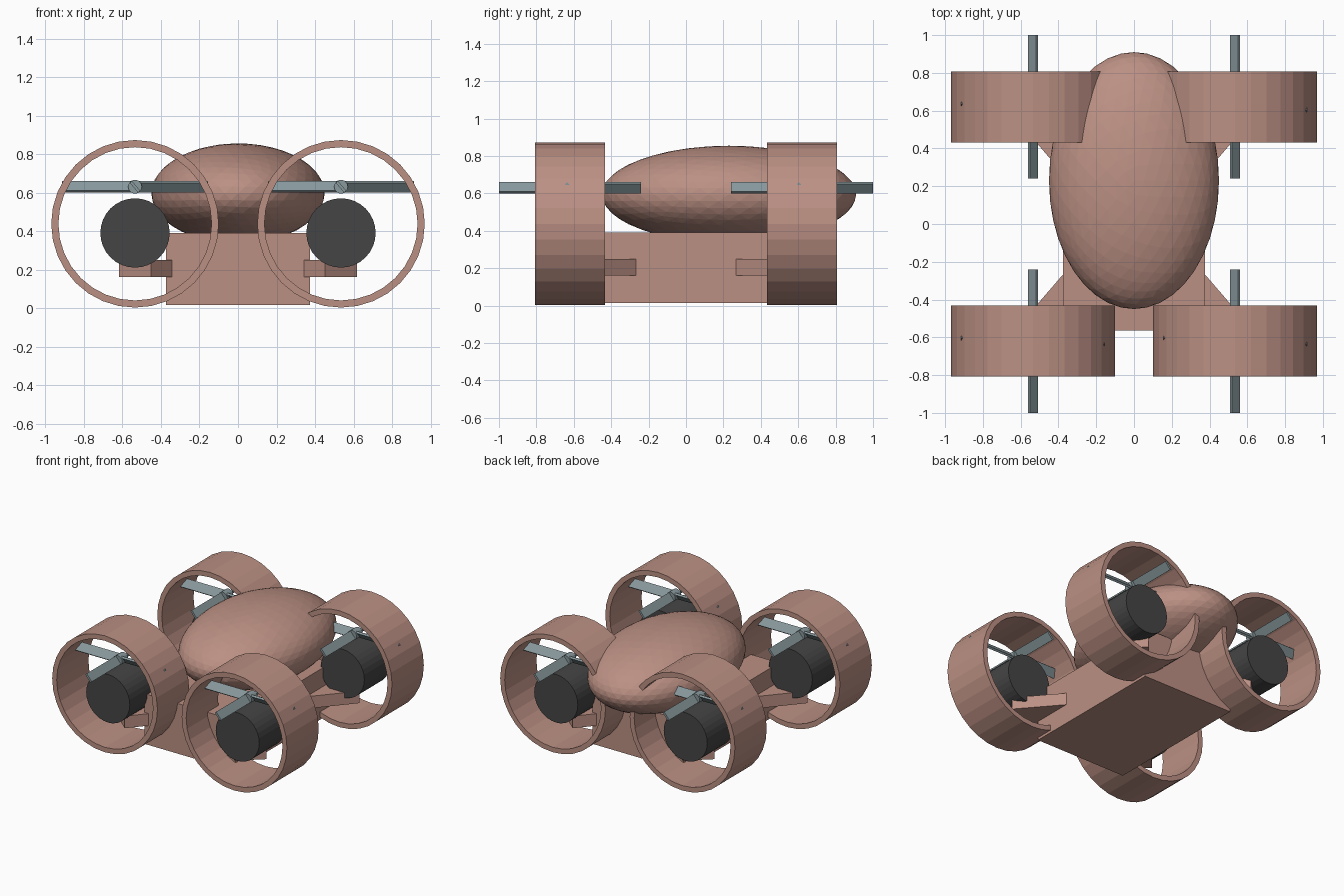
import bpy, bmesh, math
from mathutils import Matrix, Vector

if "Cube" in bpy.data.objects:
    bpy.data.objects.remove(bpy.data.objects["Cube"])


def material(name, rgb):
    m = bpy.data.materials.new(name)
    m.diffuse_color = (*rgb, 1)
    m.use_nodes = True
    m.node_tree.nodes["Principled BSDF"].inputs["Base Color"].default_value = m.diffuse_color
    return m


CLAY = material("clay", (0.50, 0.28, 0.23))
STEEL = material("steel", (0.25, 0.32, 0.34))
DARK = material("dark", (0.06, 0.06, 0.06))


def finish(name, bm, mat):
    bmesh.ops.recalc_face_normals(bm, faces=bm.faces)
    me = bpy.data.meshes.new(name)
    bm.to_mesh(me)
    bm.free()
    me.materials.append(mat)
    ob = bpy.data.objects.new(name, me)
    bpy.context.collection.objects.link(ob)
    return ob


def add_box(bm, size, matrix):
    bmesh.ops.create_cube(bm, size=1, matrix=matrix @ Matrix.Diagonal((*size, 1)))


def add_cylinder_y(bm, radius, length, centre, sides=32):
    # cylinder whose axis runs front to back
    bmesh.ops.create_cone(bm, cap_ends=True, segments=sides, radius1=radius, radius2=radius,
                          depth=length, matrix=Matrix.Translation(centre) @ Matrix.Rotation(math.pi / 2, 4, 'X'))


def add_ring(bm, outer, inner, length, centre, sides=32):
    # rectangular section swept round the front-to-back axis
    h = length / 2
    section = [(outer, -h), (outer, h), (inner, h), (inner, -h)]
    loops = []
    for i in range(sides):
        a = 2 * math.pi * i / sides
        loops.append([bm.verts.new(Vector(centre) + Vector((r * math.cos(a), y, r * math.sin(a))))
                      for r, y in section])
    for i in range(sides):
        p, q = loops[i], loops[(i + 1) % sides]
        for k in range(4):
            n = (k + 1) % 4
            bm.faces.new((p[k], p[n], q[n], q[k]))


# Faceted egg-shaped canopy
bm = bmesh.new()
bmesh.ops.create_icosphere(bm, subdivisions=4, radius=1,
                           matrix=Matrix.Translation((0, 0.23, 0.595)) @ Matrix.Diagonal((0.45, 0.68, 0.26, 1)))
finish("canopy", bm, CLAY)

# Box body
bm = bmesh.new()
add_box(bm, (0.75, 1.13, 0.375), Matrix.Translation((0, 0, 0.2025)))
finish("body", bm, CLAY)

# Four rotor units
for sx, sy, label in ((-1, -1, "front_left"), (1, -1, "front_right"),
                      (-1, 1, "back_left"), (1, 1, "back_right")):
    x, y = sx * 0.535, sy * 0.62

    # Duct
    bm = bmesh.new()
    add_ring(bm, 0.435, 0.398, 0.375, (x, y, 0.4375))
    finish(label + "_duct", bm, CLAY)

    # Arm from the body to the motor
    bm = bmesh.new()
    add_box(bm, (0.66, 0.22, 0.09),
            Matrix.Translation((0, 0, 0.205)) @ Matrix.Rotation(math.atan2(y, x), 4, 'Z')
            @ Matrix.Translation((math.hypot(x, y) - 0.33, 0, 0)))
    finish(label + "_arm", bm, CLAY)

    # Motor
    bm = bmesh.new()
    add_cylinder_y(bm, 0.18, 0.30, (x, y, 0.39))
    finish(label + "_motor", bm, DARK)

    # Propeller: hub and four pitched blades
    bm = bmesh.new()
    add_cylinder_y(bm, 0.036, 0.07, (x, y, 0.63), 16)
    for k in range(4):
        add_box(bm, (0.38, 0.066, 0.015),
                Matrix.Translation((x, y, 0.63)) @ Matrix.Rotation(k * math.pi / 2, 4, 'Z')
                @ Matrix.Translation((0.19, 0, 0)) @ Matrix.Rotation(math.radians(-50), 4, 'X'))
    finish(label + "_propeller", bm, STEEL)
